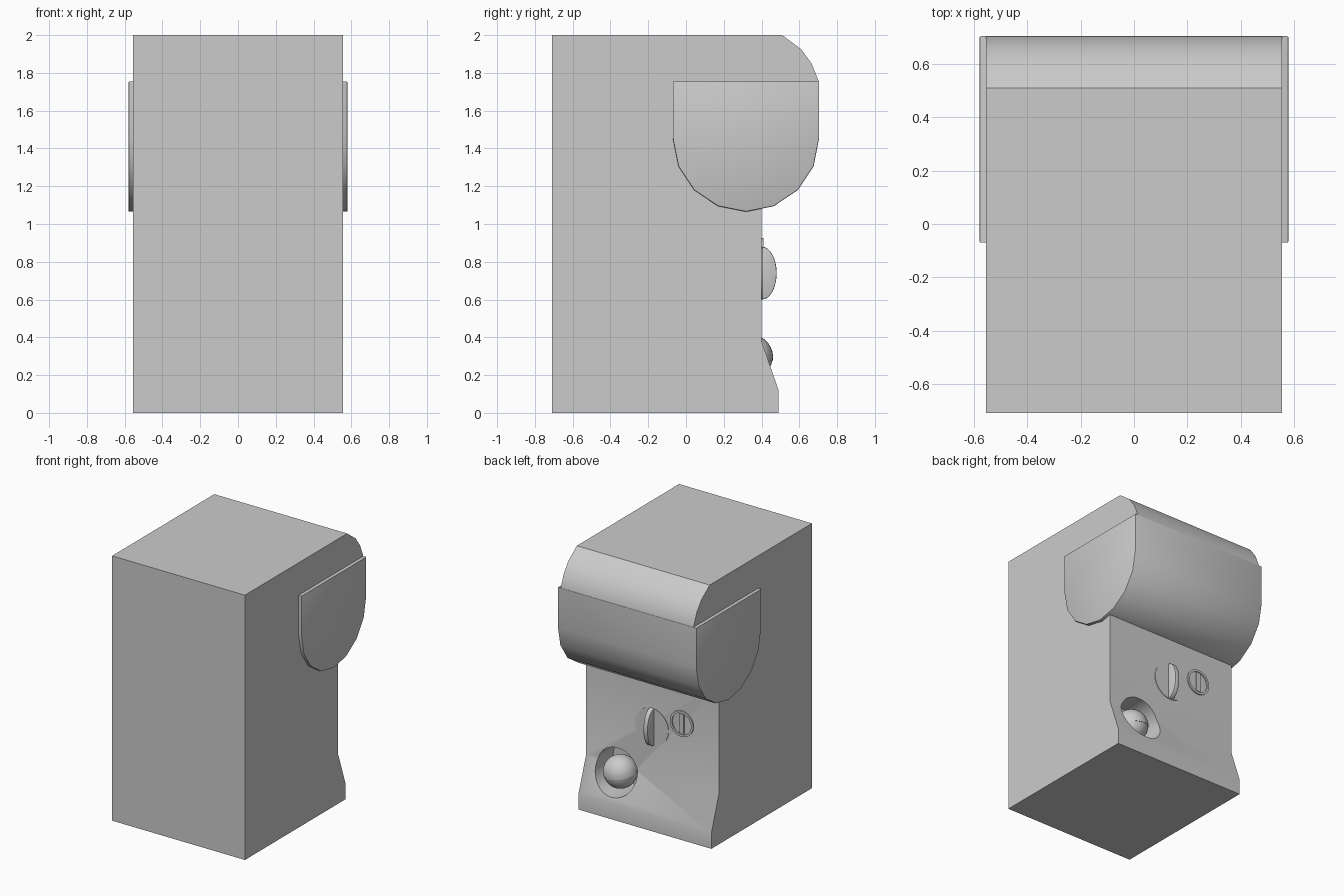
import bpy, bmesh, math
from math import sin, cos, pi, radians

if "Cube" in bpy.data.objects:
    bpy.data.objects.remove(bpy.data.objects["Cube"])


def finish(obj, angle=35):
    bpy.ops.object.select_all(action='DESELECT')
    obj.select_set(True)
    bpy.context.view_layer.objects.active = obj
    bpy.ops.object.shade_smooth_by_angle(angle=radians(angle))


def prism(name, profile, x0, x1, bevel=0):
    """Extrude a (y, z) profile along x."""
    bm = bmesh.new()
    face = bm.faces.new([bm.verts.new((x0, y, z)) for y, z in profile])
    ext = bmesh.ops.extrude_face_region(bm, geom=[face])
    moved = [v for v in ext['geom'] if isinstance(v, bmesh.types.BMVert)]
    bmesh.ops.translate(bm, verts=moved, vec=(x1 - x0, 0, 0))
    if bevel:
        edges = [e for e in bm.edges if abs(e.verts[0].co.x - e.verts[1].co.x) < 1e-5]
        bmesh.ops.bevel(bm, geom=edges, offset=bevel, segments=2, profile=0.5, affect='EDGES')
    bmesh.ops.recalc_face_normals(bm, faces=bm.faces)
    mesh = bpy.data.meshes.new(name)
    bm.to_mesh(mesh)
    bm.free()
    obj = bpy.data.objects.new(name, mesh)
    bpy.context.collection.objects.link(obj)
    return obj


def disc(name, x, z, r, y0, y1, sides=32):
    bpy.ops.mesh.primitive_cylinder_add(vertices=sides, radius=r, depth=y1 - y0,
                                        location=(x, (y0 + y1) / 2, z),
                                        rotation=(pi / 2, 0, 0))
    obj = bpy.context.object
    obj.name = name
    return obj


def cut(obj, cutter):
    mod = obj.modifiers.new("cut", 'BOOLEAN')
    mod.operation = 'DIFFERENCE'
    mod.solver = 'EXACT'
    mod.object = cutter
    bpy.context.view_layer.objects.active = obj
    bpy.ops.object.modifier_apply(modifier=mod.name)
    bpy.data.objects.remove(cutter)


# Cabinet with rounded upper back edge and flared foot
cabinet = prism("cabinet", [(-0.71, 0), (0.49, 0), (0.49, 0.12), (0.40, 0.38), (0.40, 1.20),
                            (0.55, 1.20), (0.70, 1.45), (0.703, 1.755), (0.665, 1.85),
                            (0.61, 1.925), (0.51, 2.0), (-0.71, 2.0)], -0.555, 0.555)

# Capsule chute pocket
HX, HZ = 0.29, 0.33
cut(cabinet, disc("chute_cutter", HX, HZ, 0.172, 0.21, 0.70))
finish(cabinet)

# Wide capsule drum: flat top, half round bottom
drum_profile = [(-0.07, 1.755)]
for i in range(9):
    a = pi + i * pi / 8
    drum_profile.append((0.3175 + 0.3875 * cos(a), 1.455 + 0.39 * sin(a)))
drum_profile.append((0.705, 1.755))
drum = prism("capsule_drum", drum_profile, -0.58, 0.58, bevel=0.006)
finish(drum, 40)

# Turning knob: thin plate with a half round grip
plate = disc("knob_plate", 0.004, 0.74, 0.14, 0.385, 0.404)
finish(plate)
grip_profile = [(0.39, 0.60)]
for i in range(17):
    a = -pi / 2 + i * pi / 16
    grip_profile.append((0.402 + 0.078 * cos(a), 0.74 + 0.14 * sin(a)))
grip_profile.append((0.39, 0.88))
grip = prism("knob_grip", grip_profile, -0.014, 0.022, bevel=0.005)
finish(grip)

# Coin slot: raised ring with an upright bar
SX, SZ = -0.248, 0.83
ring = disc("coin_ring", SX, SZ, 0.097, 0.39, 0.409)
cut(ring, disc("ring_cutter", SX, SZ, 0.08, 0.36, 0.44))
finish(ring)
bar = prism("coin_bar", [(0.39, SZ - 0.075), (0.409, SZ - 0.075),
                         (0.409, SZ + 0.075), (0.39, SZ + 0.075)], SX - 0.018, SX + 0.018)

# Capsule lying in the chute, two shells meeting at a seam
for name, sign, r in (("capsule_top", 1, 0.121), ("capsule_bottom", -1, 0.118)):
    bpy.ops.mesh.primitive_uv_sphere_add(segments=32, ring_count=16, radius=r)
    shell = bpy.context.object
    shell.name = name
    bm = bmesh.new()
    bm.from_mesh(shell.data)
    cutres = bmesh.ops.bisect_plane(bm, geom=bm.verts[:] + bm.edges[:] + bm.faces[:],
                                    plane_co=(0, 0, 0), plane_no=(0, 0, sign), clear_inner=True)
    bmesh.ops.holes_fill(bm, edges=[e for e in bm.edges if e.is_boundary], sides=0)
    bmesh.ops.recalc_face_normals(bm, faces=bm.faces)
    bm.to_mesh(shell.data)
    bm.free()
    shell.location = (0.31, 0.34, 0.295)
    shell.rotation_euler = (radians(-8), radians(6), 0)
    finish(shell)
